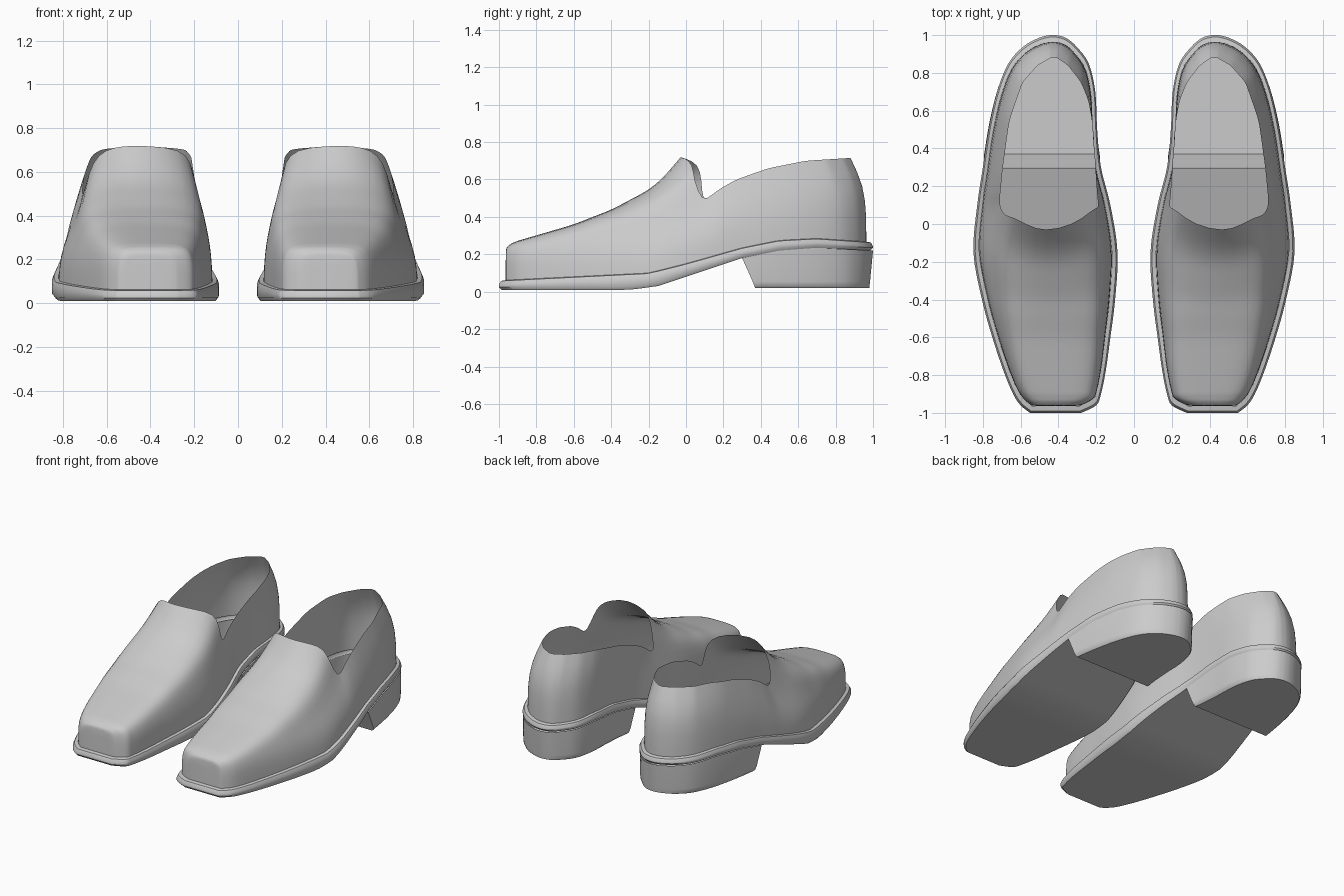
import bpy, bmesh, math

if "Cube" in bpy.data.objects:
    bpy.data.objects.remove(bpy.data.objects["Cube"])

# Outline of one shoe in plan: y, inner x, outer x
PLAN = [(-1, .28, .55), (-.96, .2, .6), (-.9, .175, .64), (-.78, .15, .69), (-.6, .125, .75),
        (-.4, .1, .805), (-.15, .087, .85), (.1, .125, .83), (.3, .175, .8), (.5, .195, .77),
        (.7, .205, .725), (.85, .24, .665), (.94, .305, .585), (.985, .36, .505), (1, .41, .45)]
# Heights along y: sole underside, welt top, vamp ridge, collar rim
LOW = [(-1, .01), (-.3, .01), (-.15, .03), (0, .08), (.3, .18), (.5, .22), (.7, .235), (1, .22)]
TOP = [(-1, .06), (-.2, .1), (0, .15), (.3, .235), (.5, .275), (.7, .285), (1, .265)]
RIDGE = [(-.97, .225), (-.94, .255), (-.9, .272), (-.6, .36), (-.4, .44), (-.2, .55), (-.12, .625), (-.04, .725)]
RIM_Z = [(.09, .48), (.18, .55), (.27, .6), (.44, .66), (.64, .7), (.88, .715)]
RIM_IN = [(.09, .19), (.3, .205), (.5, .215), (.65, .24), (.75, .28), (.84, .35), (.88, .41)]
RIM_OUT = [(.09, .715), (.3, .695), (.55, .66), (.75, .59), (.84, .51), (.88, .44)]


def at(table, y):
    y = min(max(y, table[0][0]), table[-1][0])
    for (a, u), (b, v) in zip(table, table[1:]):
        if y <= b:
            return u + (v - u) * (y - a) / (b - a)


def spline(pts, n):
    out = []
    for i in range(len(pts) - 1):
        p0, p1, p2 = pts[max(i - 1, 0)], pts[i], pts[i + 1]
        p3 = pts[min(i + 2, len(pts) - 1)]
        for k in range(n):
            t = k / n
            out.append(tuple(.5 * (2 * b + (c - a) * t + (2 * a - 5 * b + 4 * c - d) * t * t
                                   + (3 * b - a - 3 * c + d) * t ** 3)
                             for a, b, c, d in zip(p0, p1, p2, p3)))
    return out + [pts[-1]]


def inset(stations, s):
    out = []
    for y, a, b in stations:
        c, h = (a + b) / 2, (b - a) / 2 * s
        out.append((y * (1 - (1 - s) * .45), c - h, c + h))
    return out


def ring(stations, z):
    return [(a, y, z(y)) for y, a, b in stations] + [(b, y, z(y)) for y, a, b in reversed(stations)]


def skin(bm, rows, closed):
    vs = [[bm.verts.new(p) for p in r] for r in rows]
    n = len(rows[0])
    for r, q in zip(vs, vs[1:]):
        for i in range(n if closed else n - 1):
            j = (i + 1) % n
            bm.faces.new((r[i], r[j], q[j], q[i]))
    return vs


def floor(bm, loop, count):
    n = len(loop)
    for i in range(count):
        bm.faces.new((loop[i], loop[i + 1], loop[n - 2 - i], loop[n - 1 - i]))


def finish(name, bm, subdiv=0, angle=40):
    bmesh.ops.remove_doubles(bm, verts=bm.verts, dist=.0005)
    bmesh.ops.recalc_face_normals(bm, faces=bm.faces)
    me = bpy.data.meshes.new(name)
    bm.to_mesh(me)
    bm.free()
    ob = bpy.data.objects.new(name, me)
    bpy.context.collection.objects.link(ob)
    bpy.context.view_layer.objects.active = ob
    ob.select_set(True)
    bpy.ops.object.shade_smooth_by_angle(angle=math.radians(angle))
    ob.select_set(False)
    ob.modifiers.new("pair", 'MIRROR').use_mirror_merge = False
    if subdiv:
        m = ob.modifiers.new("smooth", 'SUBSURF')
        m.levels = m.render_levels = subdiv


plan = spline(PLAN, 4)
low = lambda y: at(LOW, y)
top = lambda y: at(TOP, y)
heel_start = PLAN.index((.3, .175, .8)) * 4

# Sole with rolled welt; the underside stops where the heel begins
bm = bmesh.new()
rows = [ring(inset(plan, .97), low),
        ring(plan, lambda y: low(y) + .015),
        ring(plan, lambda y: top(y) - .022),
        ring(inset(plan, .975), lambda y: top(y) - .003),
        ring(inset(plan, .92), top)]
loops = skin(bm, rows, True)
floor(bm, loops[0], heel_start)
finish("sole_and_welt", bm)

# Hollow heel block with a slanted front
bm = bmesh.new()
back = plan[heel_start:]


def heel_ring(s, t, z):
    pts = []
    for y, a, b in back:
        c, h = (a + b) / 2, (b - a) / 2 * s
        pts.append((y + t * (.37 + (y - .3) * .61 / .7 - y), c - h, c + h))
    return ring(pts, z)


loops = skin(bm, [heel_ring(.985, 0, low), heel_ring(.985, .8, lambda y: .055),
                  heel_ring(.97, .93, lambda y: .032), heel_ring(.93, 1, lambda y: .02)], True)
floor(bm, loops[-1], len(back) - 1)
finish("heel", bm)

# Upper: half cross-sections (share of half width, share of height) at toe and throat
TOE = [(0, 0), (0, .25), (0, .5), (.03, .7), (.1, .86), (.25, .96), (.55, 1), (1, 1)]
INNER = [(0, 0), (.008, .185), (.045, .37), (.1, .56), (.15, .78), (.24, .93), (.5, .985), (1, 1)]
OUTER = [(0, 0), (.022, .185), (.126, .37), (.28, .56), (.37, .78), (.5, .93), (.72, .985), (1, 1)]
SHIFT_IN = [0, 0, 0, -.01, -.012, -.03, -.1, -.14]
SHIFT_OUT = [0, 0, 0, -.01, -.055, -.06, -.1, -.14]

base = inset(plan, .92)
throat = PLAN.index((.1, .125, .83)) * 4
vamp = []
for y, a, b in base[:throat + 1]:
    f = ((y - base[0][0]) / (base[throat][0] - base[0][0])) ** 1.2
    w = max(0, (y + .5) / .6)
    z0 = top(y) - .01
    z1 = at(RIDGE, y - .14 * w)
    h = (b - a) / 2
    row = []
    for side, x0, shape, shift in ((1, a, INNER, SHIFT_IN), (-1, b, OUTER, SHIFT_OUT)):
        half = []
        for (u0, v0), (u1, v1), d in zip(TOE, shape, shift):
            u, v = u0 + (u1 - u0) * f, v0 + (v1 - v0) * f
            half.append((x0 + side * u * h, y + d * w, z0 + v * (z1 - z0)))
        row += half if side == 1 else half[-2::-1]
    vamp.append(row)
bm = bmesh.new()
grid = skin(bm, vamp, False)
bm.faces.new(grid[0])


# Quarter: columns from the welt up to the collar, around the heel
def column(y, x, rim_x, rim_table_z):
    z0 = top(y) - .01
    yr = .09 + (y - .1) * .79 / .864
    g = min(1, max(0, (y - .5) / .4))
    col = []
    for f0, f1, v in ((0, 0, 0), (.08, 0, .33), (.45, .14, .67), (1, 1, 1)):
        f = f0 + (f1 - f0) * g
        col.append((x + (at(rim_x, yr) - x) * f, y + (yr - y) * f, z0 + (at(rim_table_z, yr) - z0) * v))
    return col


rear = base[throat + 1:]
cols = [vamp[-1][:4]]
cols += [column(y, a, RIM_IN, RIM_Z) for y, a, b in rear]
cols += [column(y, b, RIM_OUT, RIM_Z) for y, a, b in reversed(rear)]
cols += [vamp[-1][:-5:-1]]
skin(bm, cols, False)
finish("upper", bm, 1, 80)
